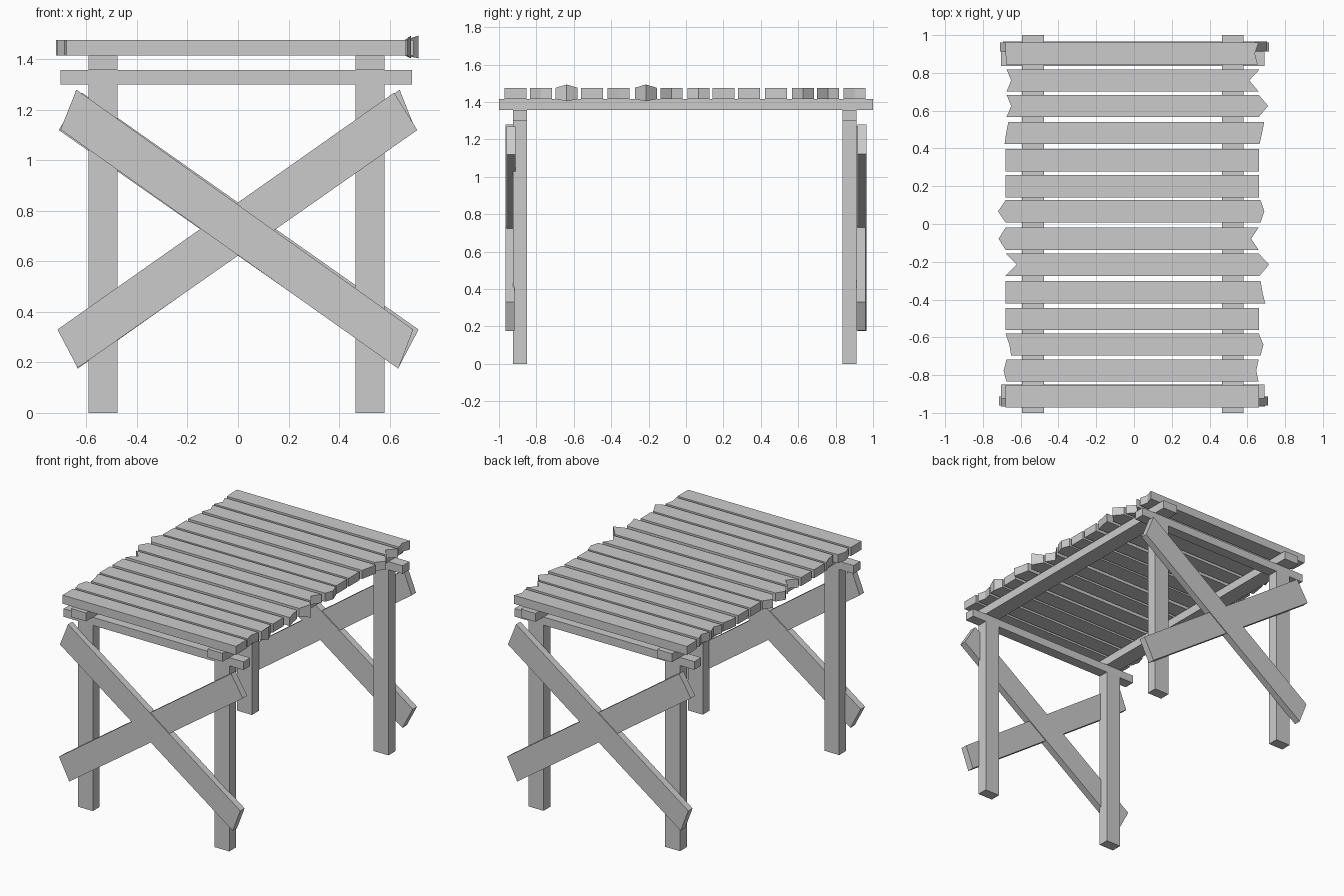
import bpy, bmesh

if "Cube" in bpy.data.objects:
    bpy.data.objects.remove(bpy.data.objects["Cube"])


def prism(name, pts, axis, lo, hi):
    """Extrude a 2D outline along z (outline in x,y) or y (outline in x,z)."""
    def co(p, t):
        return (p[0], p[1], t) if axis == 'z' else (p[0], t, p[1])
    bm = bmesh.new()
    a = [bm.verts.new(co(p, lo)) for p in pts]
    b = [bm.verts.new(co(p, hi)) for p in pts]
    n = len(pts)
    bm.faces.new(a)
    bm.faces.new(b[::-1])
    for i in range(n):
        j = (i + 1) % n
        bm.faces.new((a[i], b[i], b[j], a[j]))
    bmesh.ops.recalc_face_normals(bm, faces=bm.faces)
    me = bpy.data.meshes.new(name)
    bm.to_mesh(me)
    bm.free()
    ob = bpy.data.objects.new(name, me)
    bpy.context.collection.objects.link(ob)
    return ob


def box(name, x0, x1, y0, y1, z0, z1):
    return prism(name, [(x0, y0), (x1, y0), (x1, y1), (x0, y1)], 'z', z0, z1)


# Legs and long beams on each side
for side, x0, x1 in (("left", -0.592, -0.477), ("right", 0.465, 0.58)):
    box(f"front_{side}_leg", x0, x1, -0.925, -0.85, 0, 1.3)
    box(f"back_{side}_leg", x0, x1, 0.836, 0.912, 0, 1.3)
    box(f"{side}_long_beam", x0, x1, -1, 1, 1.357, 1.416)

# Cross beams on top of the legs
box("front_cross_beam", -0.703, 0.69, -0.925, -0.85, 1.3, 1.357)
box("back_cross_beam", -0.703, 0.69, 0.836, 0.912, 1.3, 1.357)

# Crossed braces; the back pair is the front pair turned half way round
outer = [(-0.64, 1.28), (-0.703, 1.122), (0.635, 0.175), (0.694, 0.33)]
inner = [(0.618, 1.268), (0.71, 1.12), (-0.635, 0.178), (-0.715, 0.33)]
for end, s in (("front", 1), ("back", -1)):
    for kind, pts, y0, y1 in (("outer", outer, -0.966, -0.918),
                              ("inner", inner, -0.96, -0.912)):
        prism(f"{end}_{kind}_brace", [(p[0] * s, p[1]) for p in pts],
              'y', *sorted((y0 * s, y1 * s)))

# Top planks, back to front: centre y, then left and right end x at low, middle, high y
L, R = (-0.68,) * 3, (0.663,) * 3
planks = [
    (0.902, (-0.675, -0.68, -0.68), (0.655, 0.64, 0.66)),
    (0.76, (-0.675, -0.65, -0.675), (0.66, 0.61, 0.665)),
    (0.625, (-0.675, -0.65, -0.675), (0.66, 0.71, 0.66)),
    (0.482, (-0.685, -0.677, -0.665), (0.665, 0.678, 0.69)),
    (0.337, L, R),
    (0.2, L, R),
    (0.067, (-0.68, -0.72, -0.68), (0.67, 0.69, 0.67)),
    (-0.078, (-0.68, -0.717, -0.68), (0.66, 0.62, 0.66)),
    (-0.215, (-0.68, -0.62, -0.68), (0.665, 0.715, 0.66)),
    (-0.361, L, (0.695, 0.68, 0.67)),
    (-0.503, L, R),
    (-0.638, (-0.65, -0.66, -0.68), (0.67, 0.685, 0.66)),
    (-0.776, (-0.675, -0.69, -0.675), (0.66, 0.647, 0.66)),
    (-0.912, L, R),
]
h = 0.059
for i, (y, l, r) in enumerate(planks):
    ob = prism(f"top_plank_{i + 1}",
               [(l[0], y - h), (r[0], y - h), (r[1], y), (r[2], y + h),
                (l[2], y + h), (l[1], y)], 'z', 1.416, 1.476)
    # Two planks have a warped right end
    if i in (8, 11):
        for v in ob.data.vertices:
            if v.co.x > 0 and abs(v.co.y - y) < 0.01:
                v.co.z += 0.018 if v.co.z > 1.45 else -0.012
